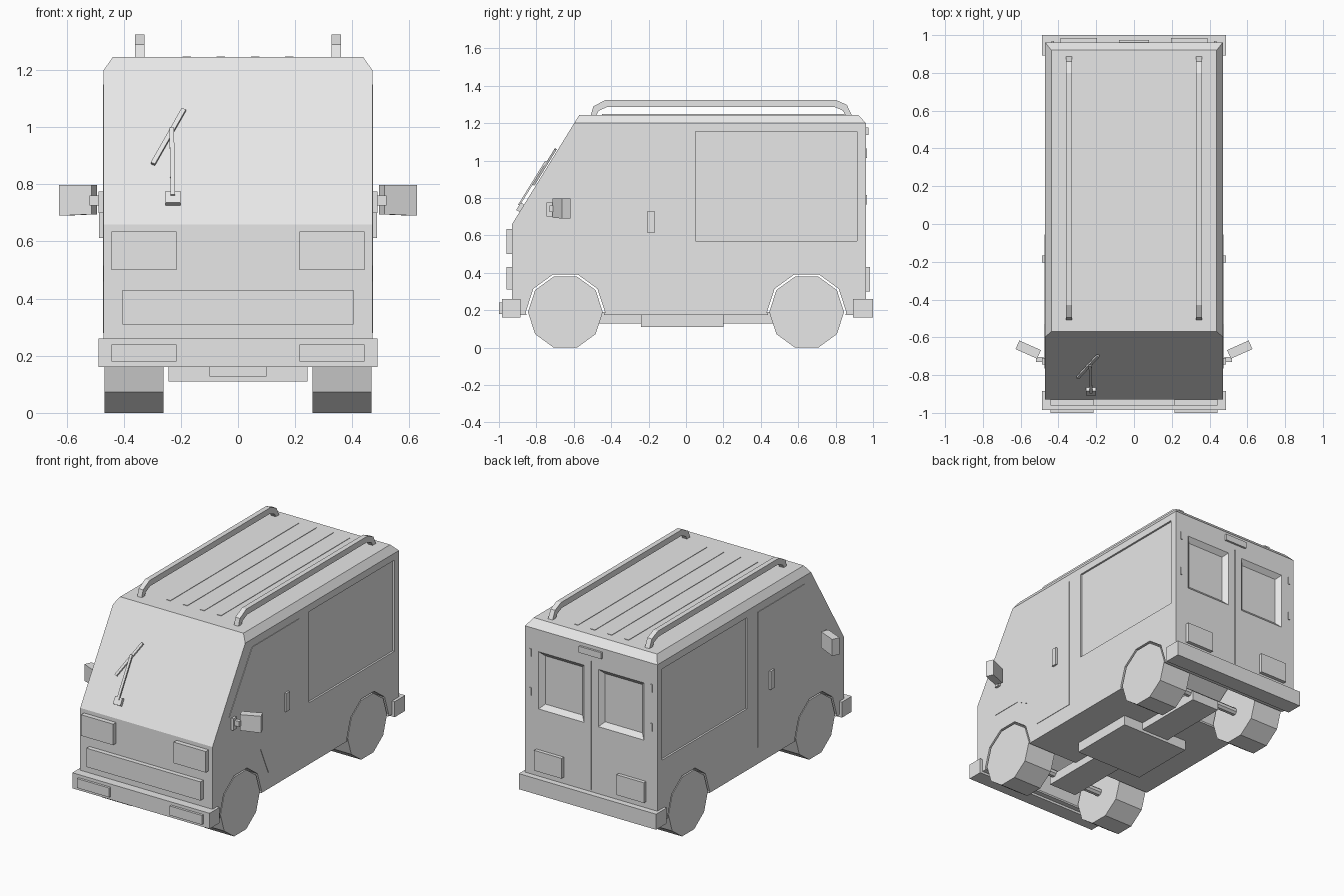
import bpy, bmesh, math
from mathutils import Vector, Matrix

if "Cube" in bpy.data.objects:
    bpy.data.objects.remove(bpy.data.objects["Cube"])

grey = bpy.data.materials.new("plain grey")
grey.diffuse_color = (0.8, 0.8, 0.8, 1)
grey.use_nodes = True
grey.node_tree.nodes["Principled BSDF"].inputs["Base Color"].default_value = grey.diffuse_color


def finish(name, bm):
    bmesh.ops.recalc_face_normals(bm, faces=bm.faces[:])
    me = bpy.data.meshes.new(name)
    bm.to_mesh(me)
    bm.free()
    me.materials.append(grey)
    ob = bpy.data.objects.new(name, me)
    bpy.context.collection.objects.link(ob)
    return ob


def box(name, x, y, z):
    bm = bmesh.new()
    size = Matrix.Diagonal((x[1] - x[0], y[1] - y[0], z[1] - z[0], 1))
    mid = Matrix.Translation((sum(x) / 2, sum(y) / 2, sum(z) / 2))
    bmesh.ops.create_cube(bm, size=1, matrix=mid @ size)
    return finish(name, bm)


def prism(name, pts, axis, a, b):
    """Extrude an outline along x (points are y,z) or along y (points are x,z)."""
    bm = bmesh.new()
    put = (lambda p, t: (t, p[0], p[1])) if axis == 'x' else (lambda p, t: (p[0], t, p[1]))
    lo = [bm.verts.new(put(p, a)) for p in pts]
    hi = [bm.verts.new(put(p, b)) for p in pts]
    bm.faces.new(lo)
    bm.faces.new(hi)
    n = len(pts)
    for i in range(n):
        bm.faces.new((lo[i], lo[(i + 1) % n], hi[(i + 1) % n], hi[i]))
    return finish(name, bm)


def bar(name, p, q, width, depth, normal):
    """Box beam from p to q, its depth measured along the normal."""
    p, q, n = Vector(p), Vector(q), Vector(normal).normalized()
    d = q - p
    side = d.cross(n).normalized()
    n = side.cross(d).normalized()
    rot = Matrix((side, d.normalized(), n)).transposed().to_4x4()
    bm = bmesh.new()
    bmesh.ops.create_cube(bm, size=1, matrix=Matrix.Translation((p + q) / 2) @ rot
                          @ Matrix.Diagonal((width, d.length, depth, 1)))
    return finish(name, bm)


def boolean(ob, cutter, op='DIFFERENCE'):
    m = ob.modifiers.new("cut", 'BOOLEAN')
    m.operation, m.object, m.solver = op, cutter, 'EXACT'
    bpy.context.view_layer.objects.active = ob
    bpy.ops.object.modifier_apply(modifier=m.name)
    bpy.data.objects.remove(cutter)


def ring(cy, cz, r, n):
    return [(cy + r * math.sin(math.pi * (2 * i + 1) / n),
             cz - r * math.cos(math.pi * (2 * i + 1) / n)) for i in range(n)]


# Body: side profile trimmed by the chamfered front outline
body = prism("body", [(-.93, .175), (-.93, .66), (-.57, 1.245), (.92, 1.245),
                      (.962, 1.2), (.962, .175)], 'x', -.47, .47)
boolean(body, prism("outline", [(-.47, 0), (.47, 0), (.47, 1.2), (.438, 1.245), (.438, 1.4),
                                (-.438, 1.4), (-.438, 1.245), (-.47, 1.2)], 'y', -1.2, 1.2),
        'INTERSECT')

# Wheel arches
for y in (-.645, .645):
    boolean(body, prism("arch", ring(y, .19, .212, 10), 'x', -.6, .6))

# Recessed side windows
for s in (-1, 1):
    boolean(body, box("window_cut", sorted((s * .458, s * .6)), (.05, .915), (.57, 1.155)))

# Rear windows with sloping reveals
for s in (-1, 1):
    bm = bmesh.new()
    rings = []
    for y, m in ((.935, .03), (.963, 0), (1.0, 0)):
        x0, x1, z0, z1 = .05 + m, .375 - m, .69 + m, 1.06 - m
        rings.append([bm.verts.new((s * x, y, z)) for x, z in
                      ((x0, z0), (x1, z0), (x1, z1), (x0, z1))])
    bm.faces.new(rings[0])
    bm.faces.new(rings[-1])
    for a, b in zip(rings, rings[1:]):
        for i in range(4):
            bm.faces.new((a[i], a[(i + 1) % 4], b[(i + 1) % 4], b[i]))
    boolean(body, finish("rear_window_cut", bm))

# Rear door seam
boolean(body, box("seam_cut", (-.003, .003), (.956, 1), (.27, 1.1)))

# Bumpers, lamps and grille
box("front_bumper", (-.488, .488), (-.985, -.885), (.16, .26))
box("rear_bumper", (-.488, .488), (.893, 1.0), (.16, .26))
box("grille", (-.405, .405), (-.96, -.92), (.31, .43))
box("high_brake_lamp", (-.08, .08), (.95, .975), (1.137, 1.178))
door = [(-.055, .28), (-.055, 1.15), (-.53, 1.15), (-.765, .785),
        (-.765, .515), (-.55, .515), (-.445, .46), (-.365, .28)]
rail = [(-.51, 1.24), (-.495, 1.29), (-.43, 1.325), (.80, 1.325), (.86, 1.298), (.888, 1.24),
        (.855, 1.24), (.838, 1.268), (.792, 1.287), (-.422, 1.287), (-.468, 1.265), (-.48, 1.24)]

for s, side in ((-1, "left"), (1, "right")):
    def span(a, b):
        return sorted((s * a, s * b))
    box(side + "_headlight", span(.215, .443), (-.96, -.92), (.5, .635))
    box(side + "_fog_lamp", span(.215, .443), (-1.0, -.97), (.18, .24))
    box(side + "_tail_lamp", span(.195, .39), (.95, .985), (.30, .43))
    for z in (.79, 1.04):
        box(side + "_rear_hinge", span(.424, .436), (.955, .968), (z - .025, z + .025))
    # Doors, handles and roof rails
    prism(side + "_door", door, 'x', *span(.465, .473))
    box(side + "_door_handle", span(.465, .486), (-.205, -.168), (.612, .73))
    prism(side + "_roof_rail", rail, 'x', *span(.328, .36))
    for x in (.06, .18):
        box(side + "_roof_rib", span(x - .015, x + .015), (-.45, .86), (1.24, 1.248))
    # Mirrors: mount, stem and tapered housing angled backward
    box(side + "_mirror_mount", span(.465, .488), (-.745, -.71), (.70, .775))
    box(side + "_mirror_stem", span(.48, .52), (-.73, -.705), (.725, .76))
    bm = bmesh.new()
    bmesh.ops.create_cube(bm, size=1)
    for v in bm.verts:
        outer = v.co.x > 0
        x, y = v.co.x * .125, v.co.y * .05
        c, n = math.cos(math.radians(24)), math.sin(math.radians(24))
        z = (.797 if v.co.z > 0 else (.69 if outer else .695))
        v.co = (s * (.56 + x * c - y * n), -.665 + x * n + y * c, z)
    finish(side + "_mirror", bm)
    # Wheels
    for y, end in ((-.645, "front"), (.645, "rear")):
        prism(f"{side}_{end}_wheel", ring(y, .19, .2, 10), 'x', *span(.26, .467))

# Underside: axles, central beam and tank plate
for y, end in ((-.645, "front"), (.645, "rear")):
    prism(end + "_axle", ring(y, .19, .025, 8), 'x', -.3, .3)
box("chassis_beam", (-.1, .1), (-.68, .68), (.128, .19))
box("tank_plate", (-.243, .243), (-.24, .2), (.11, .18))

# Windscreen wiper lying on the sloping screen
normal = Vector((0, -.585, .36)).normalized()


def on_screen(x, z, off):
    return Vector((x, -.93 + (z - .66) * .36 / .585, z)) + normal * off


bar("wiper_base", on_screen(-.228, .725, .01), on_screen(-.228, .765, .01), .052, .022, normal)
bar("wiper_arm", on_screen(-.228, .75, .022), on_screen(-.232, .985, .022), .016, .01, normal)
bar("wiper_blade", on_screen(-.298, .865, .012), on_screen(-.19, 1.055, .012), .016, .012, normal)
